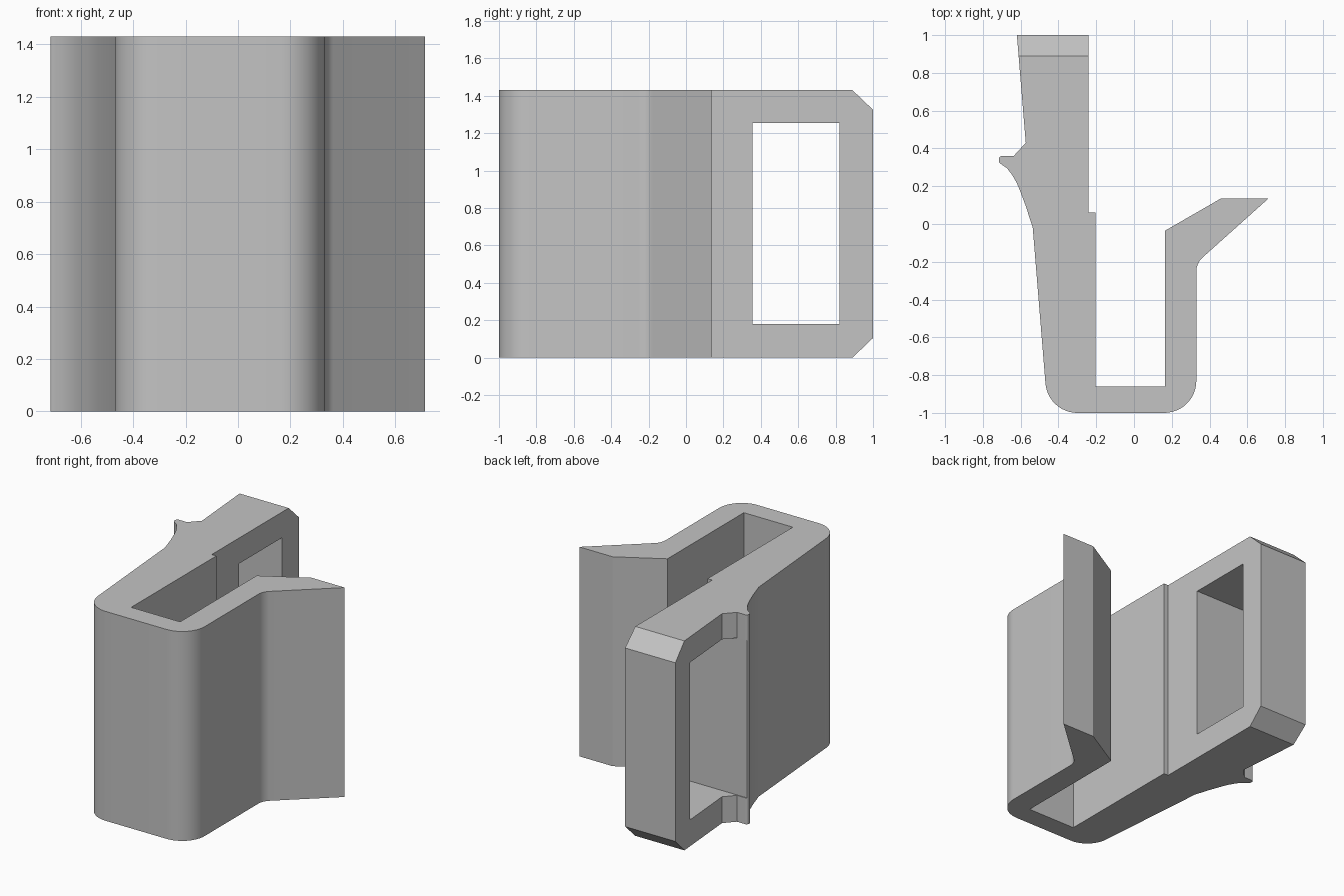
import bpy, bmesh, math
from mathutils import Vector

default = bpy.data.objects.get("Cube")
if default:
    bpy.data.objects.remove(default, do_unlink=True)

HEIGHT = 1.43

grey = bpy.data.materials.new("light grey plastic")
grey.use_nodes = True
grey.diffuse_color = (0.55, 0.55, 0.55, 1)
grey.node_tree.nodes["Principled BSDF"].inputs["Base Color"].default_value = (0.55, 0.55, 0.55, 1)


def fillet(before, corner, after, radius, steps=12):
    """Arc of points rounding one profile corner."""
    c = Vector(corner)
    u = (Vector(before) - c).normalized()
    v = (Vector(after) - c).normalized()
    half = u.angle(v) / 2
    centre = c + (u + v).normalized() * radius / math.sin(half)
    a = c + u * radius / math.tan(half) - centre
    b = c + v * radius / math.tan(half) - centre
    sweep = a.angle(b)
    return [centre + (a * math.sin(sweep * (1 - i / steps)) + b * math.sin(sweep * i / steps)) / math.sin(sweep)
            for i in range(steps + 1)]


def rounded(points):
    """Profile of (x, y) or (x, y, radius) corners."""
    out = []
    for i, p in enumerate(points):
        if len(p) == 3:
            out += fillet(points[i - 1][:2], p[:2], points[(i + 1) % len(points)][:2], p[2])
        else:
            out.append(Vector(p))
    return out


def prism(name, points, to_3d, offset):
    """Extrude a flat outline into a solid object."""
    bm = bmesh.new()
    face = bm.faces.new([bm.verts.new(to_3d(p)) for p in points])
    ext = bmesh.ops.extrude_face_region(bm, geom=[face])
    bmesh.ops.translate(bm, vec=offset,
                        verts=[g for g in ext["geom"] if isinstance(g, bmesh.types.BMVert)])
    bmesh.ops.recalc_face_normals(bm, faces=bm.faces)
    mesh = bpy.data.meshes.new(name)
    bm.to_mesh(mesh)
    bm.free()
    mesh.materials.append(grey)
    obj = bpy.data.objects.new(name, mesh)
    bpy.context.collection.objects.link(obj)
    return obj


# Clip outline: hooked spring arm, channel, long tab with a small catch
outline = rounded([
    (-0.456, -1, 0.17), (0.33, -1, 0.17), (0.33, -0.207, 0.1),
    (0.712, 0.135), (0.46, 0.135), (0.165, -0.035),
    (0.165, -0.86), (-0.205, -0.86), (-0.205, 0.06), (-0.24, 0.06),
    (-0.24, 1), (-0.62, 1), (-0.573, 0.43), (-0.637, 0.36),
    (-0.715, 0.36, 0.016), (-0.715, 0.325, 0.014),
    (-0.672, 0.295), (-0.645, 0.26), (-0.622, 0.22), (-0.605, 0.18), (-0.572, 0.092),
    (-0.536, -0.02)])
clip = prism("clip_body", outline, lambda p: (p.x, p.y, 0), (0, 0, HEIGHT))


# Cutters across the tab: window and the two bevelled end corners
def side_cutter(name, points):
    obj = prism(name, rounded(points), lambda p: (-1, p.x, p.y), (2, 0, 0))
    obj.hide_render = True
    return obj


cutters = [
    side_cutter("window_cutter", [(0.355, 0.18), (0.82, 0.18), (0.82, 1.255), (0.355, 1.255)]),
    side_cutter("top_bevel_cutter", [(0.89, HEIGHT), (1, 1.325), (1.2, 1.325), (1.2, 1.6), (0.89, 1.6)]),
    side_cutter("bottom_bevel_cutter", [(0.89, 0), (1, 0.105), (1.2, 0.105), (1.2, -0.2), (0.89, -0.2)]),
]
for cutter in cutters:
    mod = clip.modifiers.new(cutter.name, "BOOLEAN")
    mod.operation = "DIFFERENCE"
    mod.solver = "EXACT"
    mod.object = cutter

# Bake the cuts and remove the cutters
bpy.context.view_layer.update()
graph = bpy.context.evaluated_depsgraph_get()
baked = bpy.data.meshes.new_from_object(clip.evaluated_get(graph))
clip.modifiers.clear()
clip.data = baked
for cutter in cutters:
    bpy.data.objects.remove(cutter, do_unlink=True)

bpy.ops.object.select_all(action="DESELECT")
clip.select_set(True)
bpy.context.view_layer.objects.active = clip
bpy.ops.object.shade_smooth_by_angle(angle=math.radians(25))
